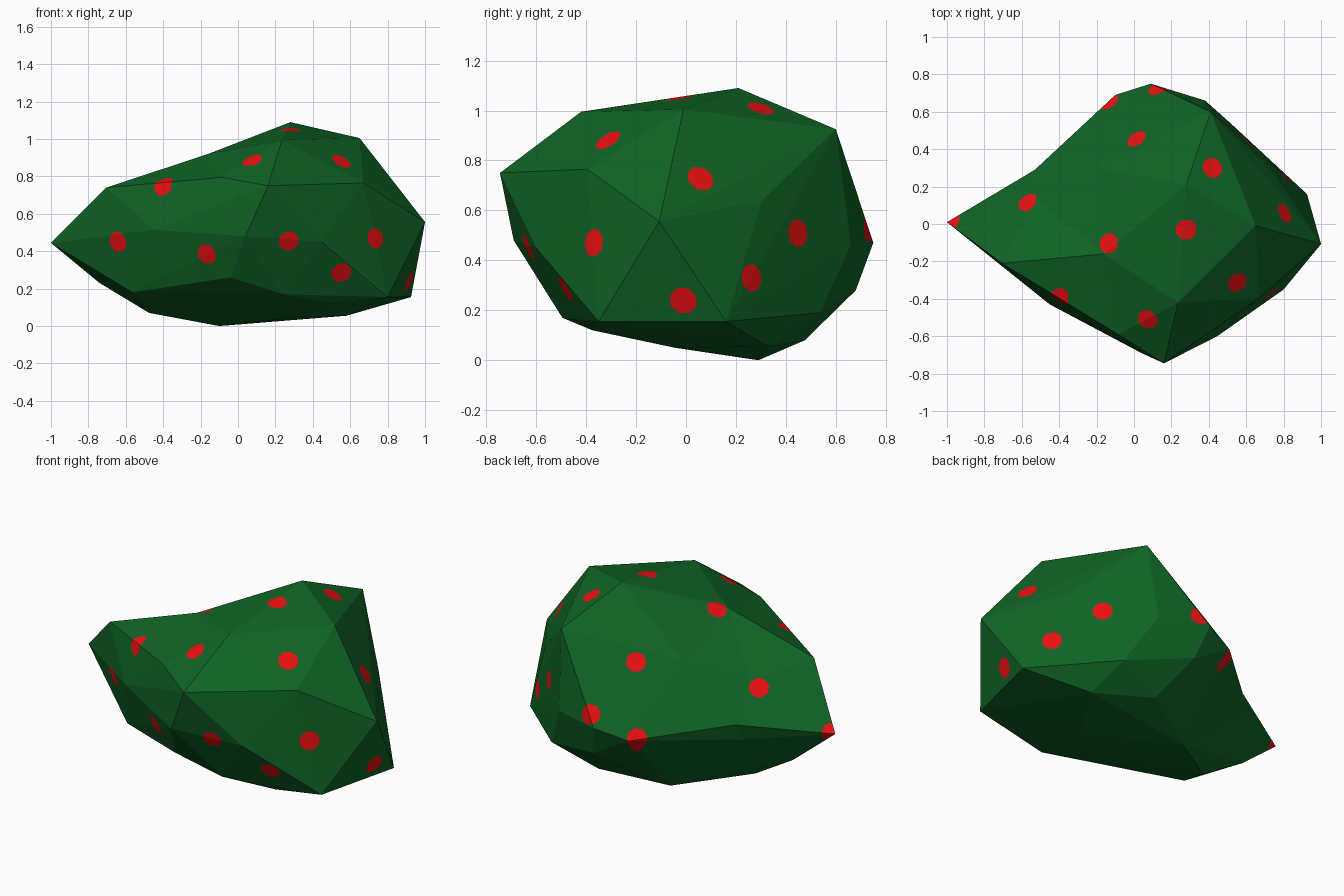
import bpy, bmesh, math
from mathutils import Vector
from mathutils.bvhtree import BVHTree

if "Cube" in bpy.data.objects:
    bpy.data.objects.remove(bpy.data.objects["Cube"])

# Corner points of the faceted boulder
corners = [
    # top and upper rim
    (-1, .01, .444), (-.705, -.21, .74), (.28, .21, 1.09), (.41, .60, .925),
    (.65, -.01, 1.005), (.235, -.42, .995), (.16, -.745, .75), (.67, -.395, .765),
    (-.085, -.59, .795),
    # waist
    (1, -.107, .556), (.72, .305, .64), (.38, .66, .46), (.09, .75, .47),
    (-.10, .69, .42), (.445, -.60, .45), (.04, -.69, .48), (-.45, -.43, .515),
    # lower rim
    (.925, .16, .155), (.80, -.35, .155), (.51, -.375, .12), (.24, -.495, .17),
    (-.04, -.545, .26), (-.565, -.245, .18), (-.74, .04, .23), (.14, .68, .28),
    (.52, .535, .19),
    # underside
    (-.475, .02, .07), (-.10, .29, 0), (.34, -.045, .05), (.58, .33, .055),
    (.25, .476, .08),
]
# Hollow corners: lifted while the skin is wrapped, then pushed back in
hollows = [(-.16, -.16, .92), (-.52, .13, .68), (-.20, .30, .78),
           (-.53, .29, .48), (-.55, .24, .38)]
# Spot centres
spots = [
    (.075, -.51, .885), (.555, -.315, .885), (.28, -.03, 1.05), (.42, .30, 1.01),
    (.81, .06, .73), (.735, -.37, .47), (.91, -.01, .24), (.82, .28, .33),
    (.62, .47, .51), (.13, .72, .53), (.27, -.63, .455), (.55, -.475, .29),
    (-.19, -.58, .37), (-.655, -.28, .445), (-.40, -.40, .75), (-.98, .015, .45),
    (-.57, .12, .65), (-.14, -.10, .93), (.01, .46, .78), (-.13, .65, .43),
]
SPOT_RADIUS, SPOT_SIDES = .053, 8


def material(name, colour):
    m = bpy.data.materials.new(name)
    m.diffuse_color = (*colour, 1)
    m.use_nodes = True
    m.node_tree.nodes["Principled BSDF"].inputs["Base Color"].default_value = m.diffuse_color
    return m


# Wrap the skin around the corners
bm = bmesh.new()
centre = Vector((0, 0, .5))
for p in corners:
    bm.verts.new(p)
lifted = [(bm.verts.new(centre + (Vector(p) - centre) * 1.16), Vector(p)) for p in hollows]
bmesh.ops.convex_hull(bm, input=bm.verts[:])
for v, p in lifted:
    if v.is_valid:
        v.co = p
bmesh.ops.delete(bm, geom=[v for v in bm.verts if not v.link_faces], context='VERTS')
bmesh.ops.recalc_face_normals(bm, faces=bm.faces[:])


# Cut one spot into the skin by clipping the faces with a ring of planes
def cut_spot(bm, hit, normal):
    bm.normal_update()
    side = normal.orthogonal().normalized()
    other = normal.cross(side)
    region = [f for f in bm.faces if f.normal.dot(normal) > .2]
    for i in range(SPOT_SIDES):
        a = math.tau * i / SPOT_SIDES
        out = side * math.cos(a) + other * math.sin(a)
        edge = hit + out * SPOT_RADIUS
        geom = set(region)
        for f in region:
            geom.update(f.edges)
            geom.update(f.verts)
        cut = bmesh.ops.bisect_plane(bm, geom=list(geom), dist=1e-5,
                                     plane_co=edge, plane_no=out)
        faces = {g for g in cut['geom'] if isinstance(g, bmesh.types.BMFace)}
        faces.update(f for f in region if f.is_valid)
        region = [f for f in faces if (f.calc_center_median() - edge).dot(out) < 0]
    for f in region:
        f.material_index = 1


tree = BVHTree.FromBMesh(bm)
for s in spots:
    hit, normal, _, _ = tree.find_nearest(Vector(s))
    cut_spot(bm, hit, normal)

mesh = bpy.data.meshes.new("spotted_boulder")
bm.to_mesh(mesh)
bm.free()
mesh.materials.append(material("dark green", (.005, .125, .019)))
mesh.materials.append(material("red", (.8, .005, .006)))
boulder = bpy.data.objects.new("spotted_boulder", mesh)
bpy.context.collection.objects.link(boulder)
